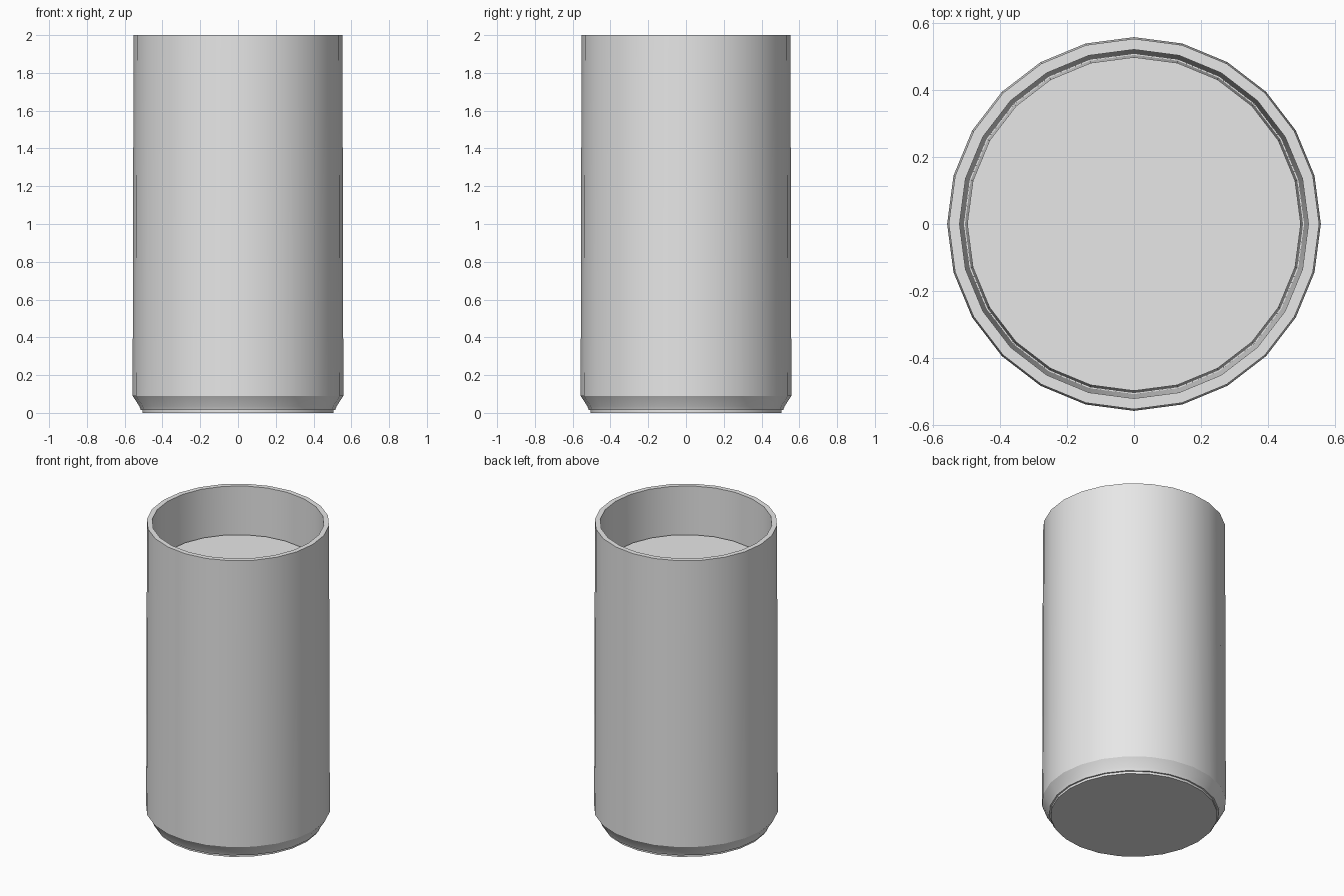
import bpy, bmesh, math

SIDES = 24

cube = bpy.data.objects.get("Cube")
if cube:
    bpy.data.objects.remove(cube, do_unlink=True)

grey = bpy.data.materials.new("plain_grey")
grey.use_nodes = True
colour = (0.8, 0.8, 0.8, 1)
grey.diffuse_color = colour
grey.node_tree.nodes["Principled BSDF"].inputs["Base Color"].default_value = colour


def turned(name, profile):
    """Turn a (radius, z) profile, listed from the underside upwards; close both ends."""
    bm = bmesh.new()
    rings = []
    for r, z in profile:
        ring = []
        for i in range(SIDES):
            a = 2 * math.pi * i / SIDES
            ring.append(bm.verts.new((r * math.cos(a), r * math.sin(a), z)))
        rings.append(ring)
    for low, high in zip(rings, rings[1:]):
        for i in range(SIDES):
            j = (i + 1) % SIDES
            bm.faces.new((low[i], low[j], high[j], high[i]))
    bm.faces.new(rings[0][::-1])
    bm.faces.new(rings[-1])
    bmesh.ops.recalc_face_normals(bm, faces=bm.faces)
    mesh = bpy.data.meshes.new(name)
    bm.to_mesh(mesh)
    bm.free()
    mesh.materials.append(grey)
    obj = bpy.data.objects.new(name, mesh)
    bpy.context.collection.objects.link(obj)
    bpy.ops.object.select_all(action='DESELECT')
    obj.select_set(True)
    bpy.context.view_layer.objects.active = obj
    bpy.ops.object.shade_smooth_by_angle(angle=math.radians(30))
    return obj


# Cup shell: stepped base, chamfer, slightly tapering wall, rim, inner wall and floor
turned("cup_shell", [
    (0.515, 0.015), (0.522, 0.035), (0.558, 0.09), (0.553, 2.0),
    (0.521, 2.0), (0.508, 0.06),
])

# Filling: solid core that shows as the foot below and the level surface inside
turned("filling", [(0.505, 0.0), (0.498, 1.685)])
